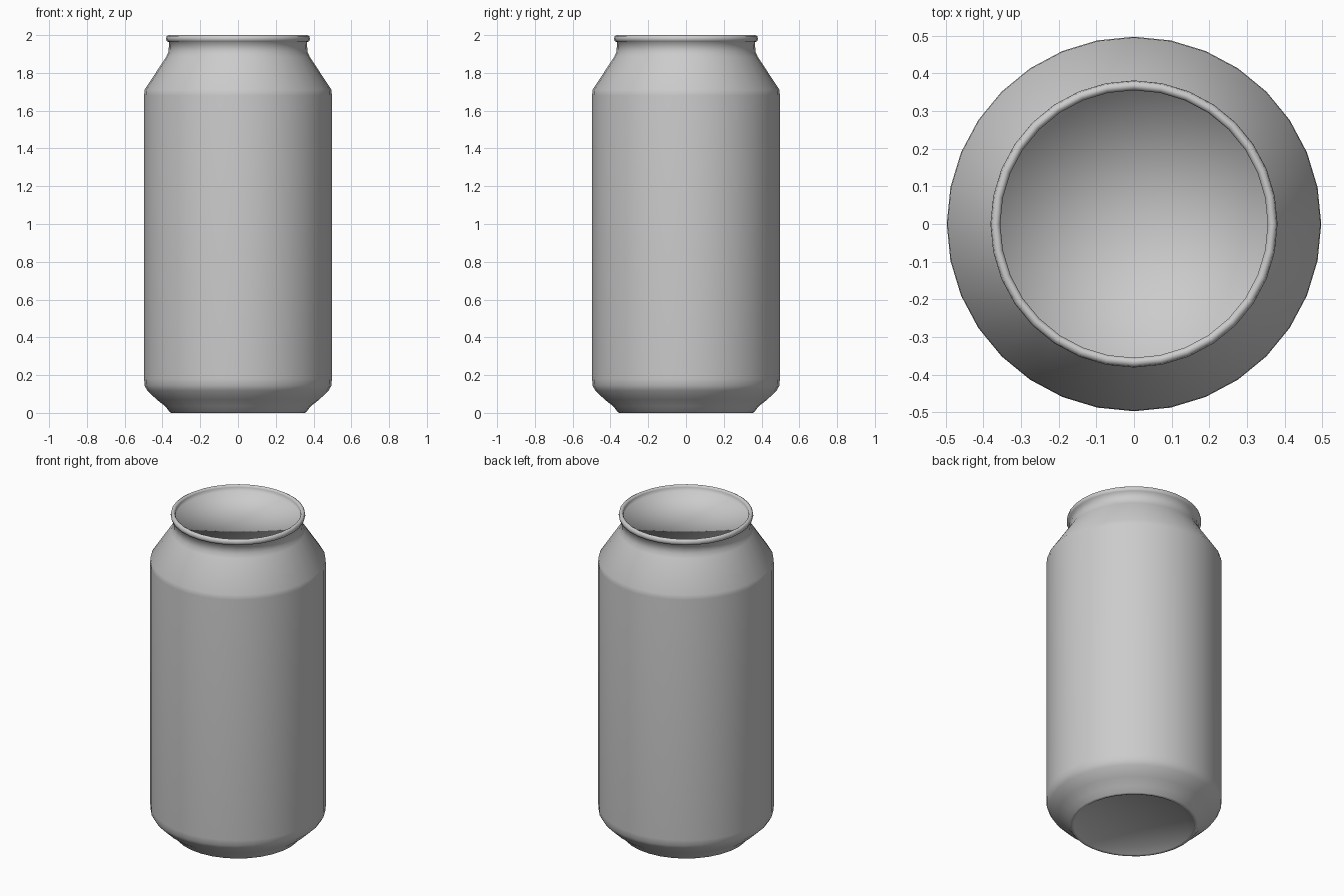
import bpy, bmesh
from math import sin, cos, tau

if "Cube" in bpy.data.objects:
    bpy.data.objects.remove(bpy.data.objects["Cube"])

SIDES = 32


def lathe(name, profile):
    """Revolve (radius, z) points about z; radius 0 makes a pole."""
    bm = bmesh.new()
    rings = []
    for r, z in profile:
        if r == 0:
            rings.append([bm.verts.new((0, 0, z))])
        else:
            rings.append([bm.verts.new((r * cos(tau * i / SIDES), r * sin(tau * i / SIDES), z))
                          for i in range(SIDES)])
    for a, b in zip(rings, rings[1:]):
        for i in range(SIDES):
            j = (i + 1) % SIDES
            quad = [a[i % len(a)], a[j % len(a)], b[j % len(b)], b[i % len(b)]]
            bm.faces.new(list(dict.fromkeys(quad)))
    bmesh.ops.recalc_face_normals(bm, faces=bm.faces)
    for f in bm.faces:
        f.smooth = True
    me = bpy.data.meshes.new(name)
    bm.to_mesh(me)
    bm.free()
    ob = bpy.data.objects.new(name, me)
    bpy.context.collection.objects.link(ob)
    return ob


# Closed can: shallow hollow base, straight wall, shoulder, neck, rolled rim, recessed lid
lathe("can_body", [
    (0, 0.045), (0.30, 0.03), (0.34, 0.004), (0.352, 0), (0.362, 0.005),   # base
    (0.385, 0.035), (0.43, 0.07), (0.48, 0.118), (0.495, 0.145),           # lower taper
    (0.497, 0.18), (0.497, 1.68), (0.495, 1.71),                           # wall
    (0.38, 1.885), (0.368, 1.91), (0.365, 1.962),                          # shoulder and neck
    (0.376, 1.967), (0.381, 1.98), (0.378, 1.994), (0.368, 2.0),           # rolled rim
    (0.359, 1.996), (0.355, 1.988), (0.355, 1.964), (0, 1.964),            # lid
])
